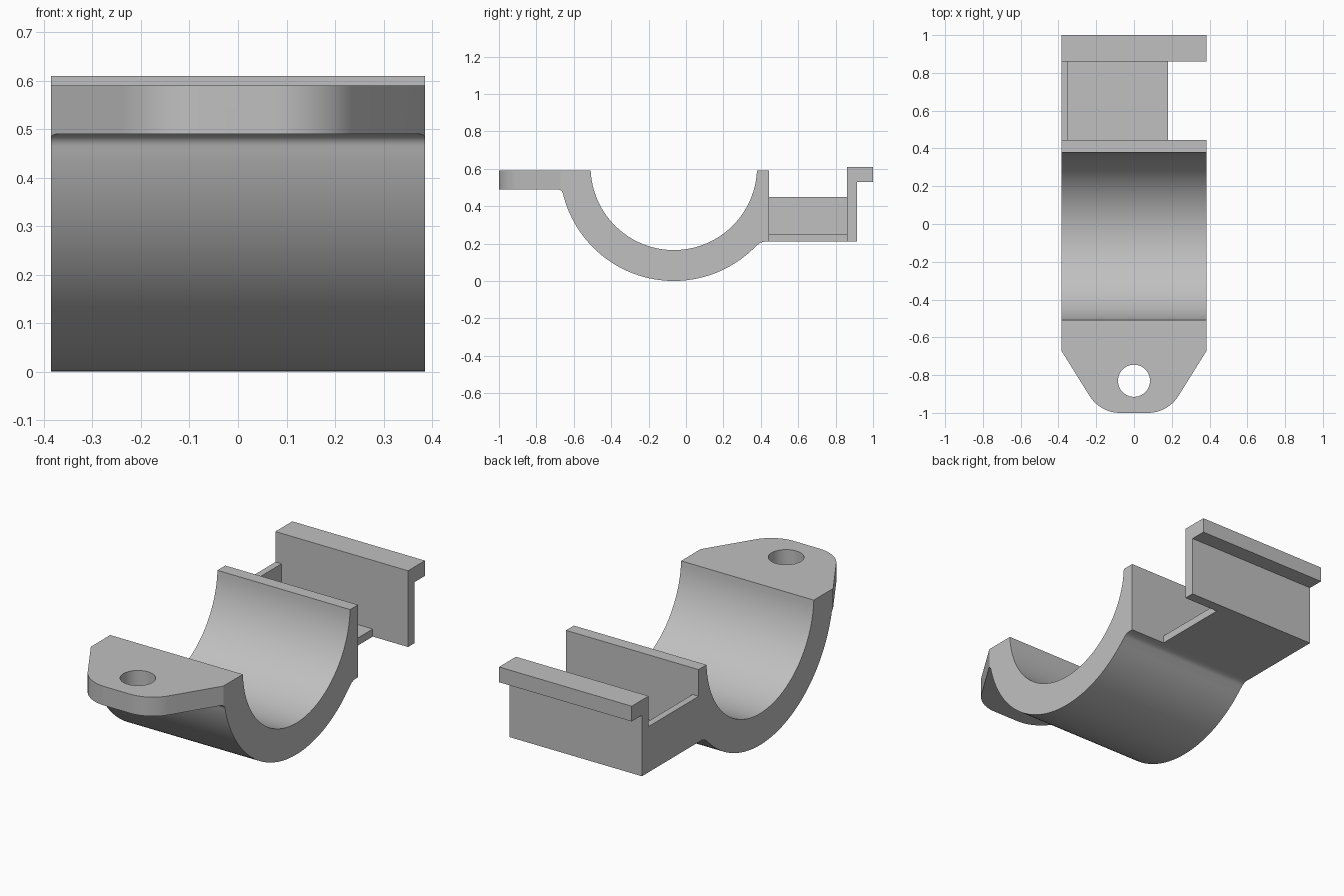
import bpy, bmesh
from math import sin, cos, asin, acos, pi, radians
from mathutils import Vector

old = bpy.data.objects.get("Cube")
if old:
    bpy.data.objects.remove(old, do_unlink=True)

grey = bpy.data.materials.new("plain grey")
grey.use_nodes = True
COLOUR = (0.53, 0.53, 0.53, 1)
grey.diffuse_color = COLOUR
grey.node_tree.nodes["Principled BSDF"].inputs["Base Color"].default_value = COLOUR


def arc(cx, cy, r, a0, a1, n):
    """Points on an arc from angle a0 to a1."""
    return [(cx + r * cos(a0 + (a1 - a0) * i / n),
             cy + r * sin(a0 + (a1 - a0) * i / n)) for i in range(n + 1)]


def fillet(before, corner, after, r, n):
    """Round a profile corner with a smooth tangent curve."""
    p, c, q = Vector(before), Vector(corner), Vector(after)
    a, b = (p - c).normalized(), (q - c).normalized()
    half = a.angle(b) / 2
    centre = c + (a + b).normalized() * (r / sin(half))
    start = c + a * (r * cos(half) / sin(half)) - centre
    end = c + b * (r * cos(half) / sin(half)) - centre
    total = start.angle(end)
    return [tuple(centre + (start * sin((1 - i / n) * total)
                            + end * sin(i / n * total)) / sin(total))
            for i in range(n + 1)]


def prism(name, points, place, direction):
    """Extrude a closed profile into a solid."""
    bm = bmesh.new()
    face = bm.faces.new([bm.verts.new(place(u, v)) for u, v in points])
    ext = bmesh.ops.extrude_face_region(bm, geom=[face])
    moved = [g for g in ext["geom"] if isinstance(g, bmesh.types.BMVert)]
    bmesh.ops.translate(bm, verts=moved, vec=direction)
    bmesh.ops.recalc_face_normals(bm, faces=bm.faces)
    mesh = bpy.data.meshes.new(name)
    bm.to_mesh(mesh)
    bm.free()
    mesh.materials.append(grey)
    ob = bpy.data.objects.new(name, mesh)
    bpy.context.collection.objects.link(ob)
    return ob


def plan_prism(name, points, z0, z1):
    return prism(name, points, lambda x, y: (x, y, z0), (0, 0, z1 - z0))


def box(x0, x1, y0, y1):
    return [(x0, y0), (x1, y0), (x1, y1), (x0, y1)]


def boolean(target, cutter, operation):
    """Apply a boolean and discard the cutter."""
    mod = target.modifiers.new("cut", "BOOLEAN")
    mod.operation, mod.solver, mod.object = operation, "EXACT", cutter
    graph = bpy.context.evaluated_depsgraph_get()
    result = bpy.data.meshes.new_from_object(target.evaluated_get(graph))
    target.modifiers.clear()
    target.data = result
    bpy.data.objects.remove(cutter, do_unlink=True)


# Main dimensions
HALF = 0.385
CY, CZ, INNER, OUTER = -0.065, 0.61, 0.445, 0.61
RIM, TAB_Z, BASE = 0.59, 0.49, 0.21
WALL, BACK = 0.445, 0.86

# Side profile: tab, saddle, latch block and hooked back wall
dip = asin((CZ - RIM) / INNER)
cradle = arc(CY, CZ, INNER, pi + dip, 2 * pi - dip, 48)
hook = [(WALL, RIM), (WALL, 0.45), (BACK, 0.45), (BACK, 0.61), (1, 0.61),
        (1, 0.53), (0.915, 0.53), (0.915, BASE)]
base_blend = fillet((0.915, BASE), (0.402, BASE), (0.33, 0.147), 0.06, 5)
a_right = -asin((CZ - 0.165) / OUTER)
a_left = -pi + asin((CZ - 0.455) / OUTER)
underside = arc(CY, CZ, OUTER, a_right, a_left, 56)
tab_blend = fillet(underside[-1], (-0.662, TAB_Z), (-1, TAB_Z), 0.03, 6)
profile = (cradle + hook + base_blend + underside + tab_blend
           + [(-1, TAB_Z), (-1, RIM)])
body = prism("saddle_clamp", profile,
             lambda y, z: (-HALF, y, z), (2 * HALF, 0, 0))

# Tapered tab with rounded corners
corner = fillet((HALF, -0.67), (0.179, -1), (0, -1), 0.19, 14)
right = [(0.51, 1.1), (0.51, -0.47)] + corner
outline = right + [(-x, y) for x, y in reversed(right)]
boolean(body, plan_prism("tab_outline", outline, -0.2, 0.9), "INTERSECT")

# Screw hole
hole = arc(0, -0.83, 0.085, 0, 2 * pi, 48)[:-1]
boolean(body, plan_prism("hole_cutter", hole, 0.3, 0.8), "DIFFERENCE")

# Open pocket above the thin floor, then the notch through one side
boolean(body, plan_prism("pocket_cutter", box(-0.35, 0.5, WALL, BACK), 0.25, 0.5),
        "DIFFERENCE")
boolean(body, plan_prism("notch_cutter", box(0.18, 0.5, WALL, BACK), 0.1, 0.5),
        "DIFFERENCE")

# Smooth curves, crisp edges
bpy.ops.object.select_all(action="DESELECT")
body.select_set(True)
bpy.context.view_layer.objects.active = body
bpy.ops.object.shade_smooth_by_angle(angle=radians(30))
